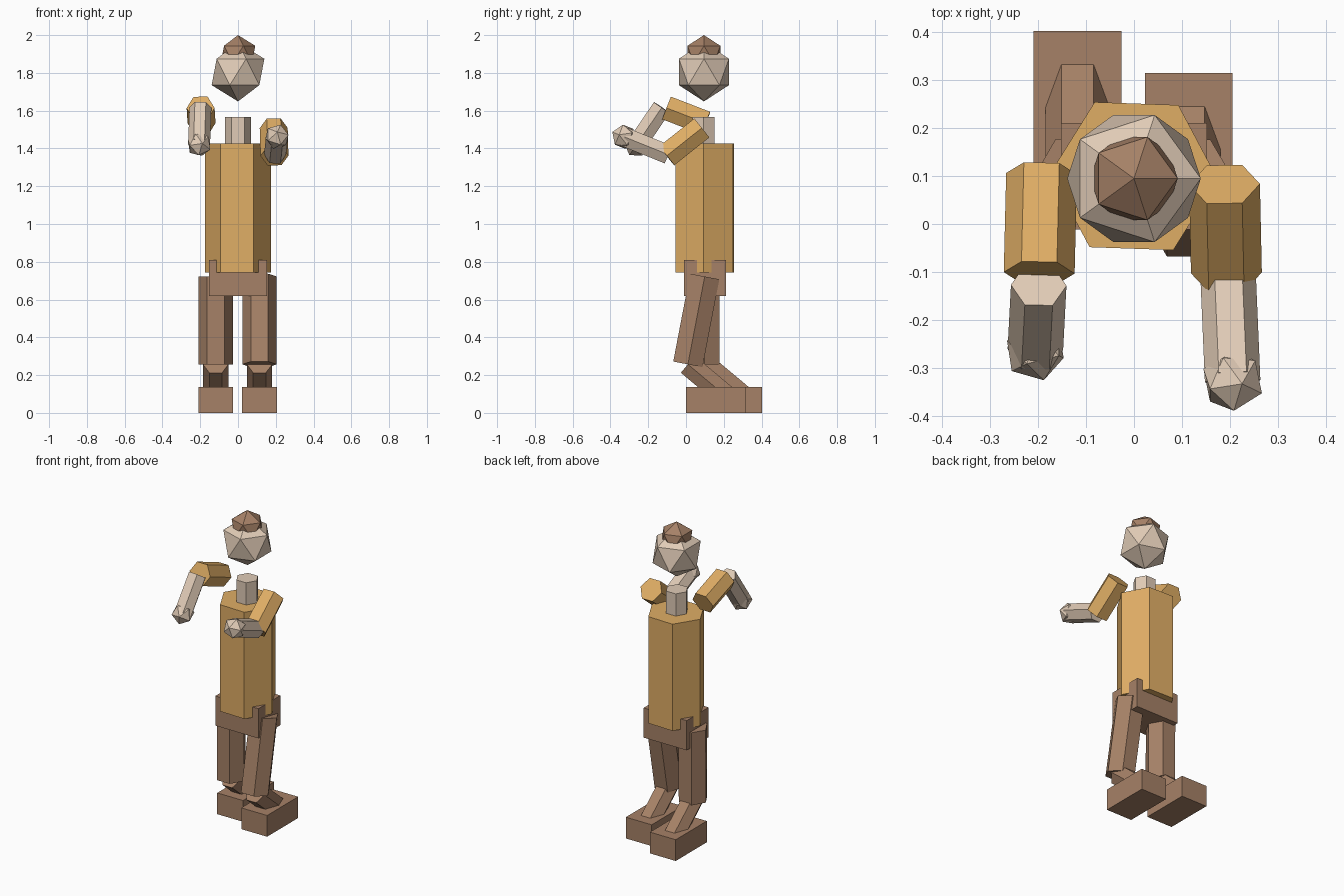
import bpy, bmesh
from math import radians
from mathutils import Vector, Matrix

if "Cube" in bpy.data.objects:
    bpy.data.objects.remove(bpy.data.objects["Cube"], do_unlink=True)


def material(name, rgb):
    m = bpy.data.materials.new(name)
    m.use_nodes = True
    m.diffuse_color = (*rgb, 1)
    m.node_tree.nodes["Principled BSDF"].inputs["Base Color"].default_value = (*rgb, 1)
    return m


shirt = material("ochre cloth", (0.74, 0.42, 0.13))
skin = material("pale skin", (0.75, 0.60, 0.47))
brown = material("brown", (0.38, 0.22, 0.135))


def finish(name, bm, mat):
    mesh = bpy.data.meshes.new(name)
    bm.to_mesh(mesh)
    bm.free()
    mesh.materials.append(mat)
    ob = bpy.data.objects.new(name, mesh)
    bpy.context.collection.objects.link(ob)
    return ob


def frame(direction):
    """Rotation whose z follows direction and whose x stays near world x."""
    z = Vector(direction).normalized()
    y = z.cross(Vector((1, 0, 0))).normalized()
    return Matrix((y.cross(z), y, z)).transposed().to_4x4()


def hex_limb(name, start, end, radius, mat, twist=0):
    """Six-sided prism between two points, with corners pointing sideways."""
    a, b = Vector(start), Vector(end)
    bm = bmesh.new()
    bmesh.ops.create_cone(
        bm, cap_ends=True, segments=6, radius1=radius, radius2=radius,
        depth=(b - a).length,
        matrix=Matrix.Translation((a + b) / 2) @ frame(b - a)
        @ Matrix.Rotation(radians(90 + twist), 4, "Z"))
    return finish(name, bm, mat)


def ball(name, centre, radius, mat, direction=(0, 0, 1)):
    """Twenty-sided ball."""
    bm = bmesh.new()
    bmesh.ops.create_icosphere(bm, subdivisions=1, radius=radius,
                               matrix=Matrix.Translation(centre) @ frame(direction))
    return finish(name, bm, mat)


def box(name, centre, size, mat):
    bm = bmesh.new()
    bmesh.ops.create_cube(bm, size=1, matrix=Matrix.Translation(centre)
                          @ Matrix.Diagonal((*size, 1)))
    return finish(name, bm, mat)


# Head, neck and trunk
ball("hair", (0, 0.095, 1.898), 0.102, brown)
ball("head", (0, 0.095, 1.805), 0.156, skin)
hex_limb("neck", (0, 0.093, 1.38), (0, 0.093, 1.567), 0.068, skin)
hex_limb("torso", (0, 0.1, 0.742), (0, 0.1, 1.425), 0.175, shirt, twist=-2)
box("pelvis", (0, 0.1, 0.715), (0.305, 0.222, 0.19), brown)

# Legs: the left knee bends forward, the right thigh hangs straight
for side, x, knee_y in (("left", 0.114, 0.01), ("right", -0.118, 0.098)):
    knee = (x, knee_y, 0.257)
    hex_limb(side + "_thigh", (x, 0.099, 0.722), knee, 0.091, brown)
    hex_limb(side + "_shin", knee, (x, knee_y + 0.2, 0.09), 0.067, brown)
    box(side + "_foot", (x, knee_y + 0.148, 0.068), (0.183, 0.314, 0.136), brown)

# Arms: shoulder, elbow, forearm start and hand of each
arms = {
    "left": [(0.189, 0.083, 1.508), (0.193, -0.102, 1.361),
             (0.196, -0.095, 1.368), (0.206, -0.328, 1.462)],
    "right": [(-0.193, 0.105, 1.534), (-0.198, -0.102, 1.614),
              (-0.199, -0.128, 1.617), (-0.206, -0.262, 1.42)],
}
for side, (shoulder, elbow, wrist_from, hand) in arms.items():
    hex_limb(side + "_upper_arm", shoulder, elbow, 0.074, shirt)
    hex_limb(side + "_forearm", wrist_from, hand, 0.058, skin)
    ball(side + "_hand", hand, 0.067, skin, Vector(hand) - Vector(wrist_from))
